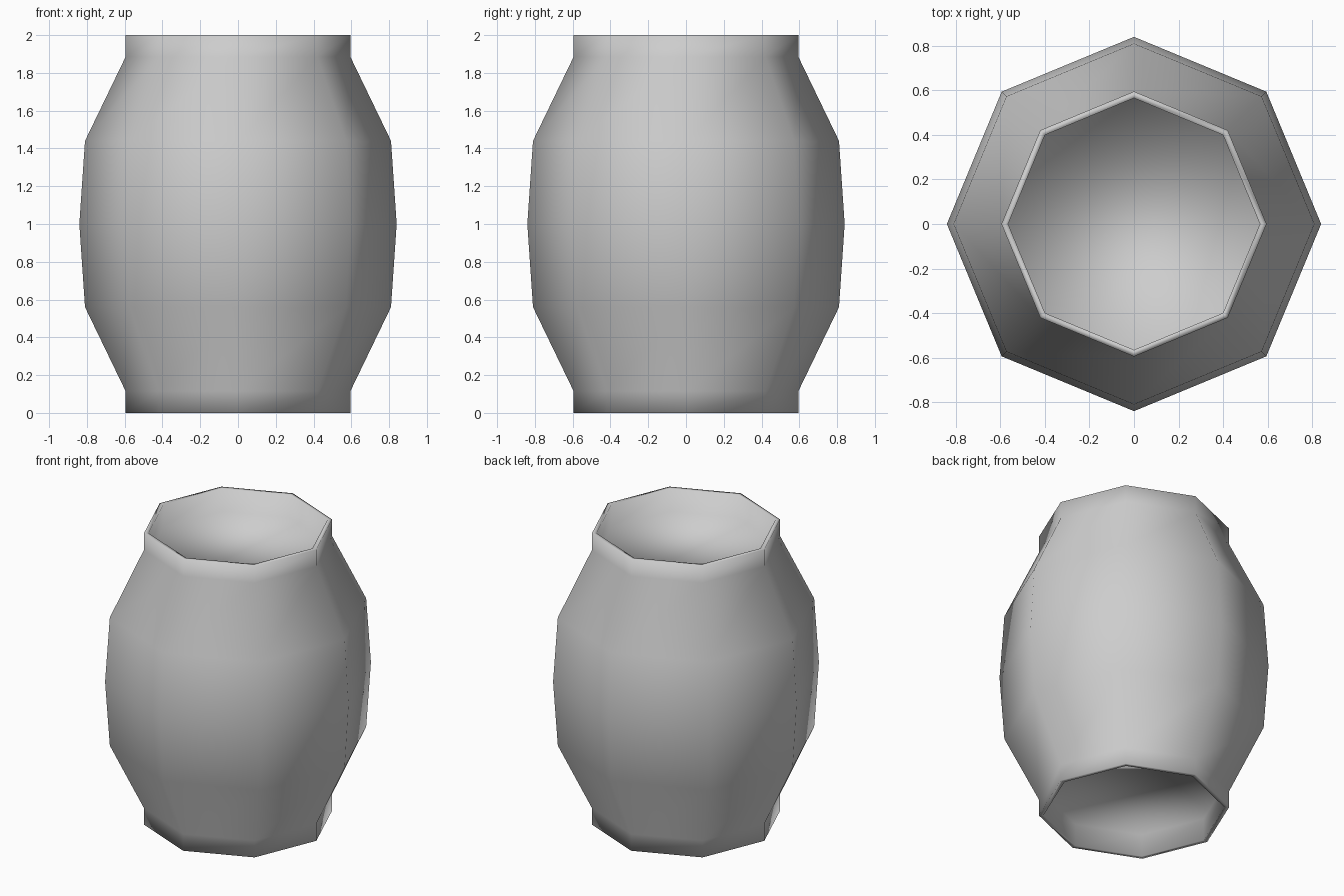
import bpy
import bmesh
from math import cos, sin, tau

default_cube = bpy.data.objects.get("Cube")
if default_cube:
    bpy.data.objects.remove(default_cube, do_unlink=True)

SIDES = 8
HALF_HEIGHT = 1.0
RECESS = 0.155

# Lower half of the barrel profile as (radius, height), mirrored to the top
lower = [(0.565, RECESS), (0.565, 0), (0.595, 0), (0.595, 0.115), (0.81, 0.56)]
upper = [(r, 2 * HALF_HEIGHT - z) for r, z in reversed(lower)]
profile = lower + [(0.84, HALF_HEIGHT)] + upper

# Rings of vertices joined by quads
bm = bmesh.new()
rings = [
    [bm.verts.new((r * cos(tau * i / SIDES), r * sin(tau * i / SIDES), z))
     for i in range(SIDES)]
    for r, z in profile
]
for a, b in zip(rings, rings[1:]):
    for i in range(SIDES):
        j = (i + 1) % SIDES
        bm.faces.new((a[i], a[j], b[j], b[i]))

# Recessed heads at both ends
bm.faces.new(rings[-1])
bm.faces.new(list(reversed(rings[0])))
bmesh.ops.recalc_face_normals(bm, faces=bm.faces)

# Smooth shading flows over every edge
for face in bm.faces:
    face.smooth = True

mesh = bpy.data.meshes.new("barrel")
bm.to_mesh(mesh)
bm.free()
barrel = bpy.data.objects.new("barrel", mesh)
bpy.context.collection.objects.link(barrel)

# Plain mid grey
grey = bpy.data.materials.new("plain_grey")
grey.use_nodes = True
colour = (0.61, 0.61, 0.61, 1)
grey.diffuse_color = colour
grey.node_tree.nodes["Principled BSDF"].inputs["Base Color"].default_value = colour
mesh.materials.append(grey)
